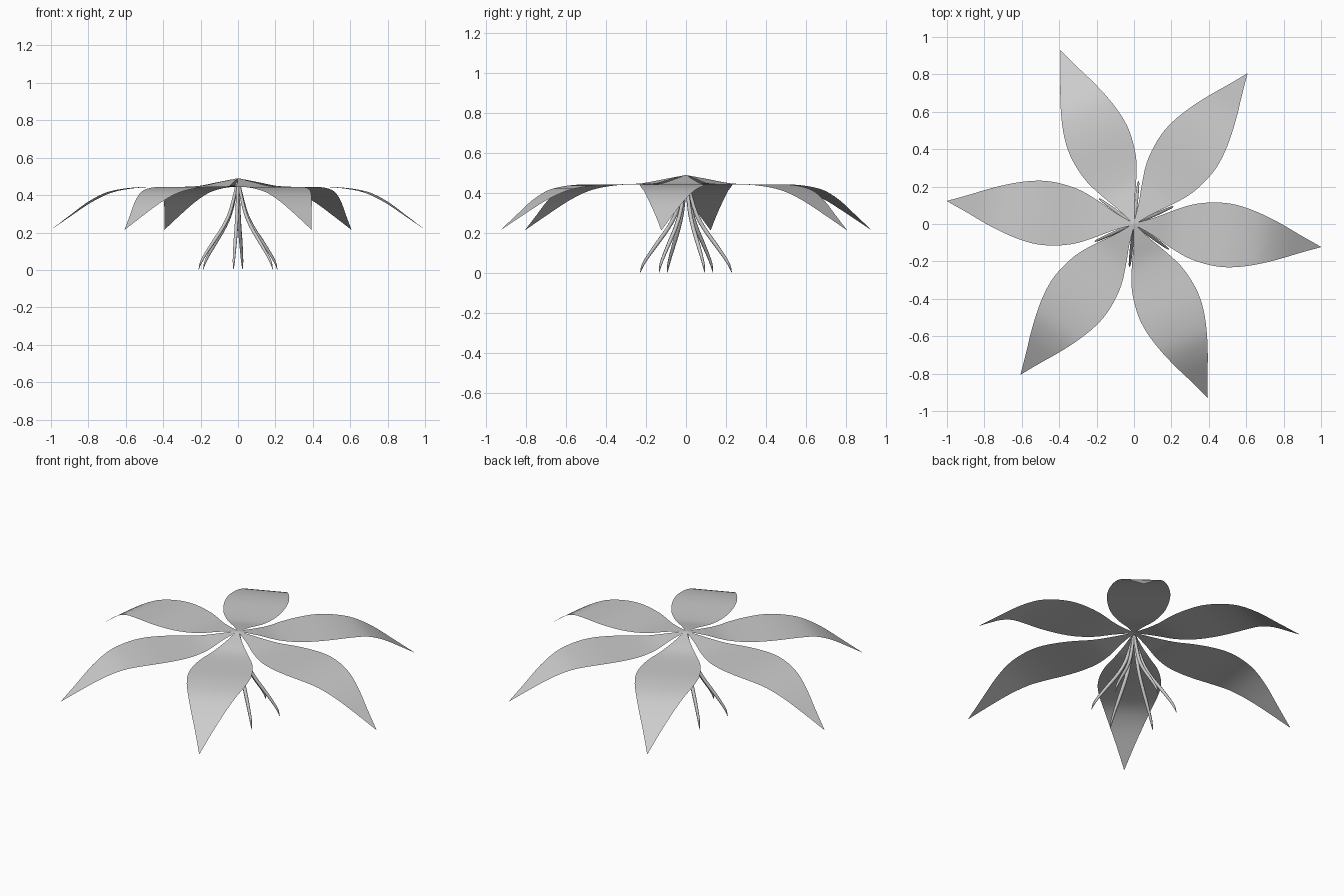
import bpy, bmesh
from math import cos, sin, radians

if "Cube" in bpy.data.objects:
    bpy.data.objects.remove(bpy.data.objects["Cube"])

def spline(pts, steps):
    """Catmull-Rom samples through a few profile points."""
    p = [pts[0]] + list(pts) + [pts[-1]]
    out = []
    for i in range(1, len(p) - 2):
        for k in range(steps):
            t = k / steps
            out.append(tuple(
                0.5 * (2*b + (c - a)*t + (2*a - 5*b + 4*c - d)*t*t + (3*b - a - 3*c + d)*t**3)
                for a, b, c, d in zip(p[i-1], p[i], p[i+1], p[i+2])))
    return out + [tuple(pts[-1])]

def add_mesh(name, bm, angle):
    bmesh.ops.recalc_face_normals(bm, faces=bm.faces)
    me = bpy.data.meshes.new(name)
    bm.to_mesh(me)
    bm.free()
    for f in me.polygons:
        f.use_smooth = True
    ob = bpy.data.objects.new(name, me)
    ob.rotation_euler.z = radians(angle)
    bpy.context.collection.objects.link(ob)

# petal: distance from centre, half width, height
PETAL = [(0, .004, .49), (.1, .045, .470), (.2, .097, .449), (.3, .142, .444),
         (.4, .165, .444), (.5, .171, .443), (.6, .156, .434), (.7, .127, .412),
         (.8, .089, .362), (.9, .045, .292), (1.007, .001, .215)]

def petal(name, angle):
    bm = bmesh.new()
    cols = 4
    rows = [[bm.verts.new((r, w * (2*j/cols - 1), z)) for j in range(cols + 1)]
            for r, w, z in spline(PETAL, 3)]
    for a, b in zip(rows, rows[1:]):
        for j in range(cols):
            bm.faces.new((a[j], b[j], b[j+1], a[j+1]))
    for f in bm.faces:
        f.normal_update()
    add_mesh(name, bm, angle)

# hanging stamen: distance from centre, height, thickness
STAMEN = [(.004, .47, .008), (.02, .40, .009), (.05, .30, .010), (.09, .225, .010),
          (.14, .155, .010), (.19, .085, .008), (.217, .04, .006), (.23, .003, .001)]

def stamen(name, angle):
    bm = bmesh.new()
    path = spline(STAMEN, 3)
    sides, rings = 6, []
    for i, (r, z, w) in enumerate(path):
        p, q = path[max(i-1, 0)], path[min(i+1, len(path)-1)]
        dx, dz = q[0] - p[0], q[1] - p[1]
        n = (dx*dx + dz*dz) ** .5
        ring = []
        for k in range(sides):
            a = radians(360 * k / sides)
            ring.append(bm.verts.new((r - dz/n*w*cos(a), w*sin(a), z + dx/n*w*cos(a))))
        rings.append(ring)
    for a, b in zip(rings, rings[1:]):
        for k in range(sides):
            m = (k + 1) % sides
            bm.faces.new((a[k], a[m], b[m], b[k]))
    bm.faces.new(rings[0])
    bm.faces.new(rings[-1])
    add_mesh(name, bm, angle)

# six petals with a stamen hanging below each gap
for i in range(6):
    petal(f"petal_{i+1}", -7 + 60*i)
    stamen(f"stamen_{i+1}", 24 + 60*i)
